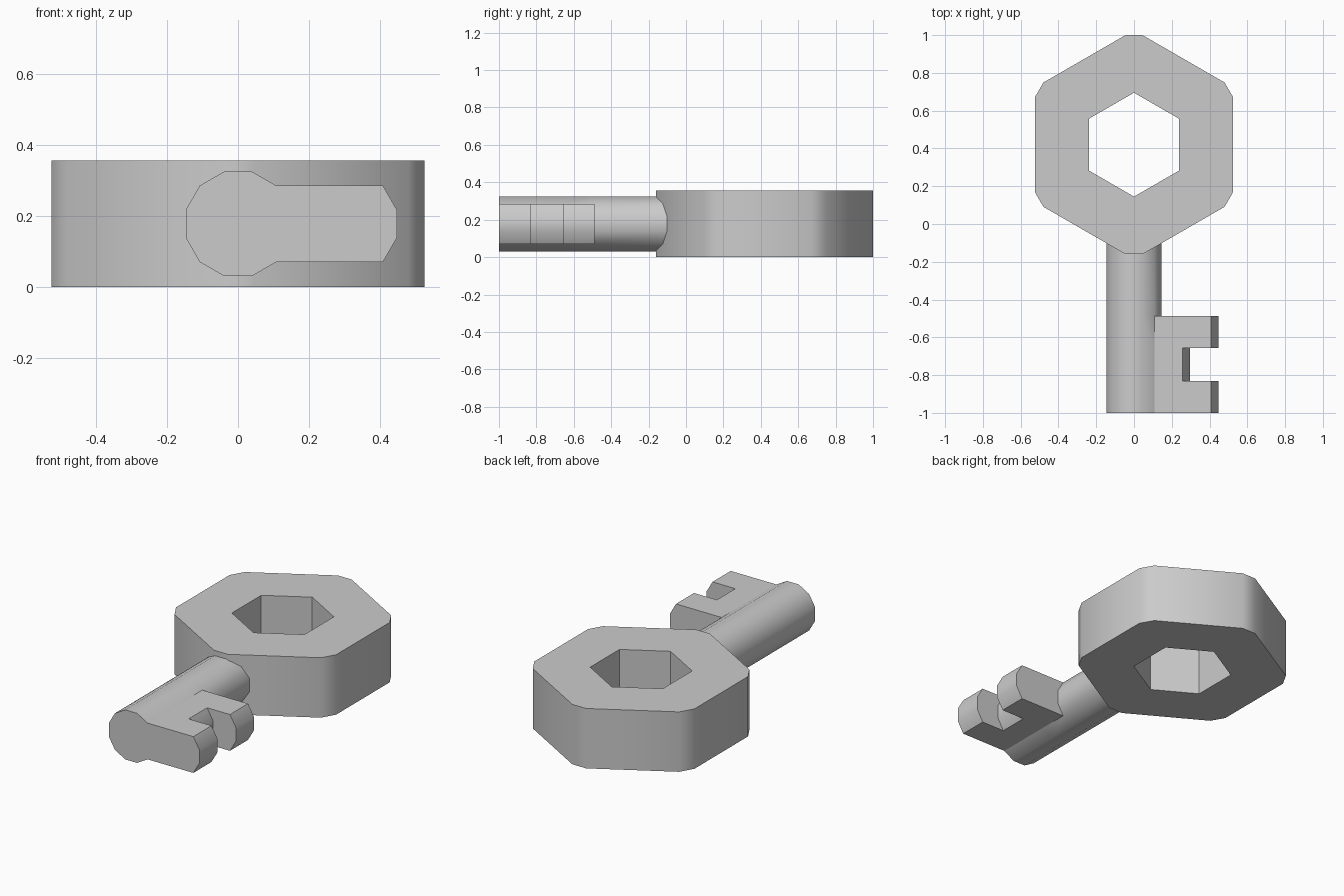
import bpy, bmesh
from math import radians, sin, cos
from mathutils import Vector, Matrix

if "Cube" in bpy.data.objects:
    bpy.data.objects.remove(bpy.data.objects["Cube"])


def finish(bm, name):
    bmesh.ops.recalc_face_normals(bm, faces=bm.faces)
    mesh = bpy.data.meshes.new(name)
    bm.to_mesh(mesh)
    bm.free()
    ob = bpy.data.objects.new(name, mesh)
    bpy.context.collection.objects.link(ob)
    bpy.ops.object.select_all(action='DESELECT')
    bpy.context.view_layer.objects.active = ob
    ob.select_set(True)
    bpy.ops.object.shade_smooth_by_angle(angle=radians(40))
    return ob


def push(bm, faces, offset):
    """Extrude a face region by an offset and return the moved faces."""
    geom = bmesh.ops.extrude_face_region(bm, geom=faces)["geom"]
    bmesh.ops.translate(bm, vec=offset,
                        verts=[g for g in geom if isinstance(g, bmesh.types.BMVert)])
    return [g for g in geom if isinstance(g, bmesh.types.BMFace)]


# Head: hexagon with clipped corners and a hexagonal hole
HEAD_Y, HEAD_H = 0.42, 0.355
bm = bmesh.new()
inner, outer = [], []
for k in range(6):
    turn = Matrix.Translation((0, HEAD_Y, 0)) @ Matrix.Rotation(radians(60 * k), 4, 'Z')
    inner.append(bm.verts.new(turn @ Vector((0, 0.275, 0))))
    outer += [bm.verts.new(turn @ Vector((x, 0.58, 0))) for x in (0.045, -0.045)]
for k in range(6):
    a, b, c = outer[2 * k], outer[2 * k + 1], outer[(2 * k + 2) % 12]
    bm.faces.new((inner[k], a, b))
    bm.faces.new((inner[k], b, c, inner[(k + 1) % 6]))
push(bm, bm.faces[:], (0, 0, HEAD_H))
finish(bm, "key_head")

# Shaft: twelve-sided rod, with rings where the teeth begin and end
R, MID_Z = 0.152, HEAD_H / 2
bm = bmesh.new()
rings = []
for y in (-1.0, -0.83, -0.657, -0.488, -0.04):
    rings.append([bm.verts.new((R * cos(radians(15 + 30 * i)), y,
                                MID_Z + R * sin(radians(15 + 30 * i)))) for i in range(12)])
segments = []
for r0, r1 in zip(rings, rings[1:]):
    segments.append([bm.faces.new((r0[i], r0[(i + 1) % 12], r1[(i + 1) % 12], r1[i]))
                     for i in range(12)])
bm.faces.new(rings[0])
bm.faces.new(rings[-1])

# Bit: side faces pulled out, then the two end teeth pulled out further
bmesh.ops.recalc_face_normals(bm, faces=bm.faces)
side = [seg[i] for seg in segments[:3] for i in (10, 11, 0)]
bit = push(bm, side, (0.15, 0, 0))
teeth = [f for f in bit if not -0.8 < f.calc_center_median().y < -0.68]
push(bm, teeth, (0.15, 0, 0))
finish(bm, "key_shaft_and_bit")
